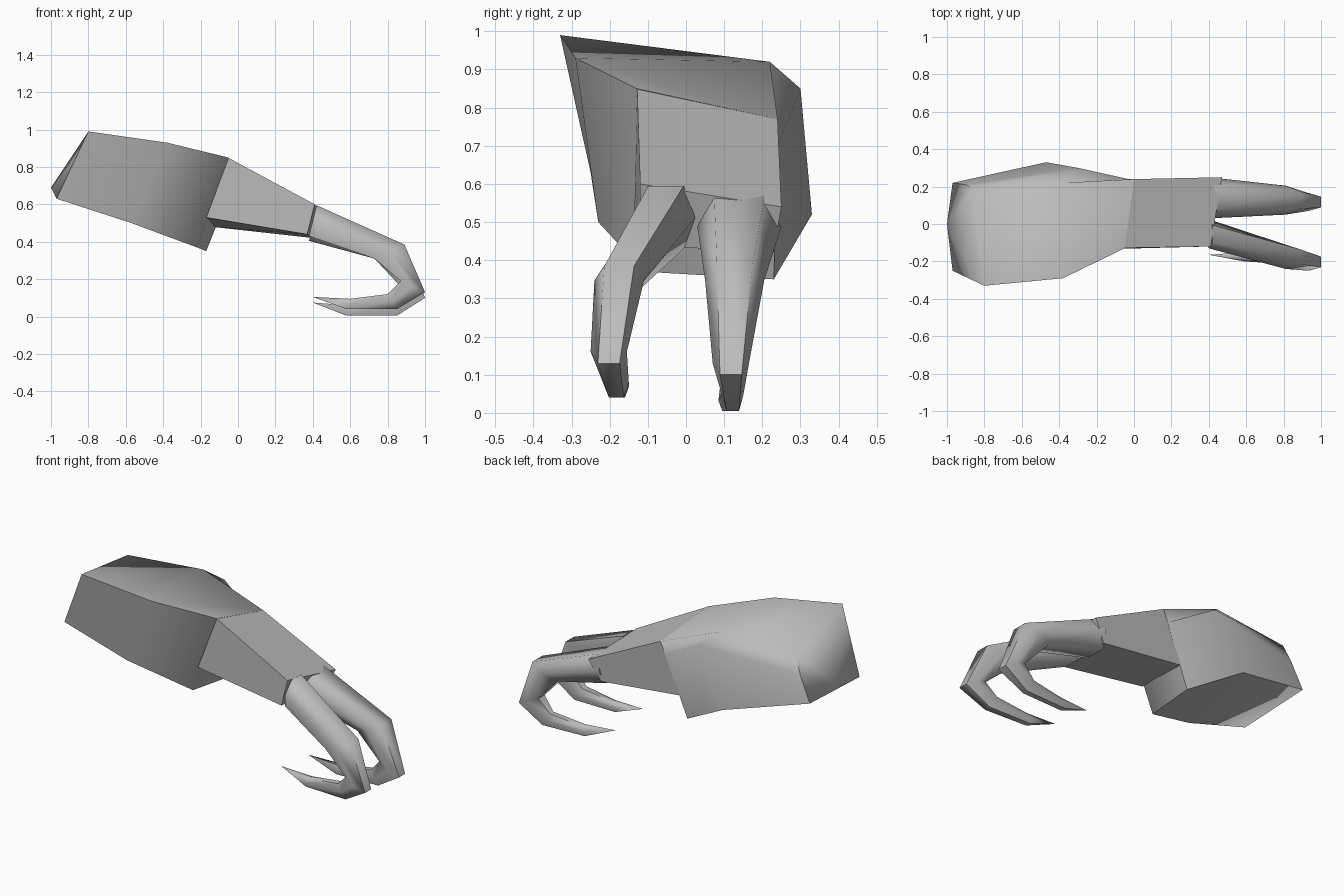
import bpy, bmesh, math
from mathutils import Vector

if "Cube" in bpy.data.objects:
    bpy.data.objects.remove(bpy.data.objects["Cube"])

grey = bpy.data.materials.new("mid_grey")
grey.diffuse_color = (0.5, 0.5, 0.5, 1)
grey.use_nodes = True
grey.node_tree.nodes["Principled BSDF"].inputs["Base Color"].default_value = grey.diffuse_color


def loft(name, rings, start=None, end=None, angle=60):
    """Skin matching rings; close each end with a flat cap or a point."""
    bm = bmesh.new()
    loops = [[bm.verts.new(p) for p in r] for r in rings]
    n = len(loops[0])
    for a, b in zip(loops, loops[1:]):
        for i in range(n):
            j = (i + 1) % n
            bm.faces.new((a[i], a[j], b[j], b[i]))
    for loop, point in ((loops[0], start), (loops[-1], end)):
        if point is None:
            bm.faces.new(loop)
        else:
            v = bm.verts.new(point)
            for i in range(n):
                bm.faces.new((loop[i], loop[(i + 1) % n], v))
    bmesh.ops.recalc_face_normals(bm, faces=bm.faces[:])
    me = bpy.data.meshes.new(name)
    bm.to_mesh(me)
    bm.free()
    me.materials.append(grey)
    ob = bpy.data.objects.new(name, me)
    bpy.context.collection.objects.link(ob)
    bpy.context.view_layer.objects.active = ob
    ob.select_set(True)
    bpy.ops.object.shade_smooth_by_angle(angle=math.radians(angle))
    ob.select_set(False)
    return ob


# Forearm: top front, top back, upper back, lower back, lower front
loft("forearm", [
    [(-.80, -.33, .99), (-.86, .19, .89), (-.90, .21, .80),
     (-.97, .22, .65), (-.97, -.25, .63)],
    [(-.38, -.29, .93), (-.38, .22, .92), (-.30, .30, .85),
     (-.47, .33, .52), (-.57, -.23, .50)],
    [(-.05, -.13, .85), (0, .24, .77), (-.03, .24, .70),
     (-.17, .23, .35), (-.22, -.11, .37)],
], start=(-1, 0, .69))

# Palm: flat-sided wedge between the forearm and the fingers
loft("palm", [
    [(-.05, -.128, .848), (0, .24, .77), (-.14, .235, .48), (-.17, -.135, .53)],
    [(.41, -.12, .60), (.47, .25, .54), (.40, .23, .42), (.37, -.12, .44)],
], angle=30)

# Finger profile: outer and inner edge of each section, in x and z
PROFILE = [((.42, .595), (.38, .43)), ((.89, .385), (.73, .31)),
           ((1.0, .10), (.87, .16)), ((.85, .005), (.80, .085)),
           ((.58, .005), (.60, .06))]


def finger(name, widths, lifts, tip):
    rings = []
    for (out, inn), (y0, y1), dz in zip(PROFILE, widths, lifts):
        o, i = Vector((out[0], 0, out[1] + dz)), Vector((inn[0], 0, inn[1] + dz))
        ym, h = (y0 + y1) / 2, (y1 - y0) / 2
        ring = []
        for t, s in ((0, -.6), (0, .6), (.5, 1), (1, .6), (1, -.6), (.5, -1)):
            p = o.lerp(i, t)
            ring.append((p.x, ym + s * h, p.z))
        rings.append(ring)
    loft(name, rings, end=tip, angle=70)


finger("front_finger",
       [(-.13, .025), (-.24, -.11), (-.25, -.155), (-.215, -.15), (-.20, -.15)],
       [0, 0, .03, .035, .035], (.40, -.165, .105))
finger("back_finger",
       [(.03, .25), (.05, .205), (.07, .165), (.095, .15), (.085, .135)],
       [-.025, 0, 0, 0, 0], (.40, .09, .075))
